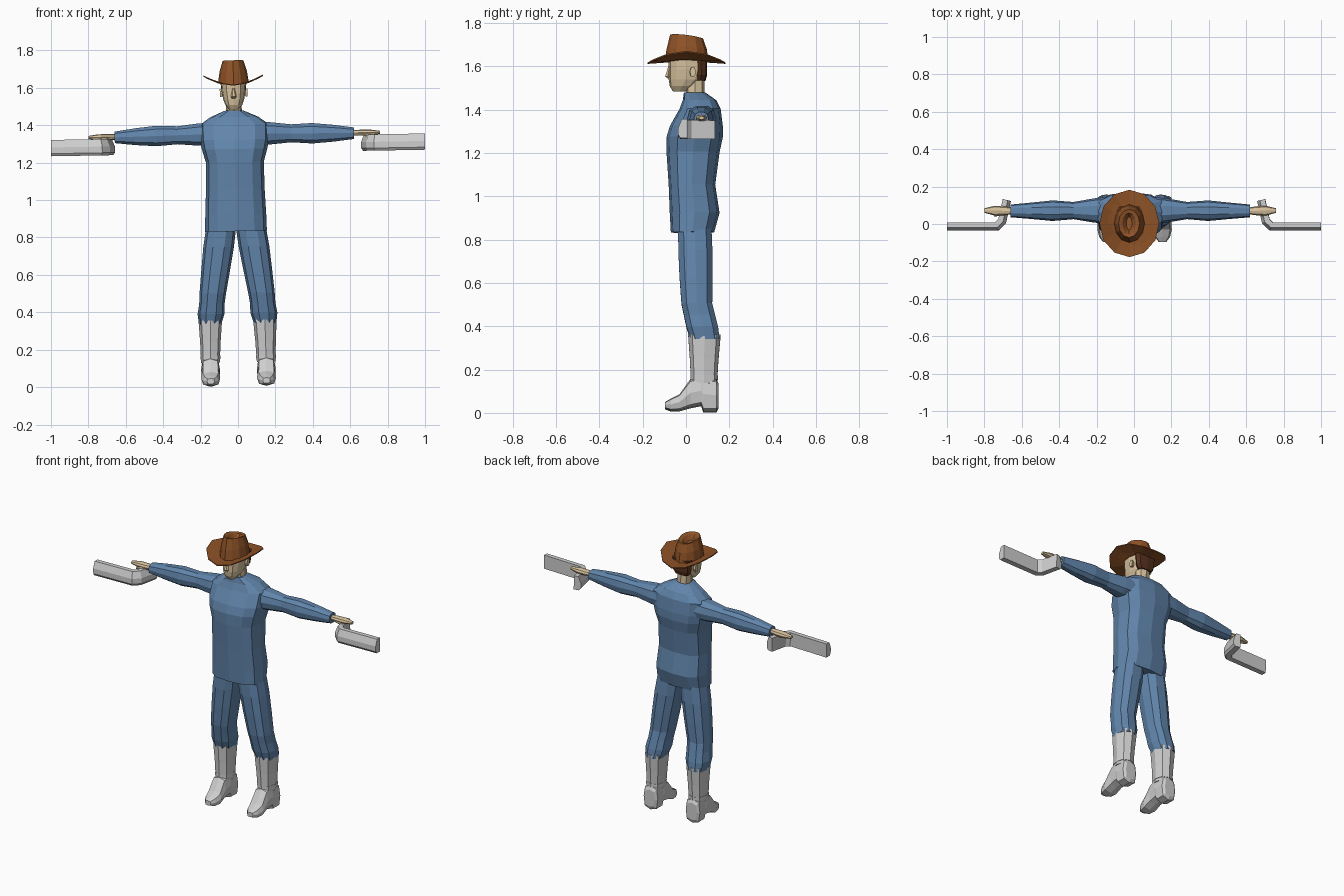
import bpy
import bmesh
import math
from mathutils import Matrix, Vector

if "Cube" in bpy.data.objects:
    bpy.data.objects.remove(bpy.data.objects["Cube"], do_unlink=True)

# The whole figure leans very slightly to its right
LEAN = Matrix.Translation((.004, 0, .0035)) @ Matrix.Rotation(math.radians(-1), 4, 'Y')


def material(name, red, green, blue):
    mat = bpy.data.materials.new(name)
    mat.use_nodes = True
    colour = (red, green, blue, 1)
    mat.diffuse_color = colour
    mat.node_tree.nodes["Principled BSDF"].inputs["Base Color"].default_value = colour
    return mat


denim = material("denim_blue", .12, .235, .41)
grey = material("pale_grey", .62, .62, .62)
tan = material("skin_tan", .68, .54, .34)
brown = material("hat_brown", .27, .085, .02)
dark_brown = material("hair_dark_brown", .09, .03, .012)


def solid(name, rings, mat, mirror=1):
    """Join closed rings of points into one capped, flat-shaded solid."""
    bm = bmesh.new()
    rows = [[bm.verts.new((x * mirror, y, z)) for x, y, z in ring] for ring in rings]
    for low, high in zip(rows, rows[1:]):
        for i in range(len(low)):
            bm.faces.new((low[i - 1], low[i], high[i], high[i - 1]))
    bm.faces.new(rows[0])
    bm.faces.new(rows[-1])
    bmesh.ops.recalc_face_normals(bm, faces=bm.faces)
    bm.transform(LEAN)
    mesh = bpy.data.meshes.new(name)
    bm.to_mesh(mesh)
    bm.free()
    mesh.materials.append(mat)
    obj = bpy.data.objects.new(name, mesh)
    bpy.context.collection.objects.link(obj)


def ring(axis, centre, radius_a, radius_b, sides, squareness):
    """A rounded-square ring around the centre, lying across the axis."""
    def bulge(value):
        return math.copysign(abs(value) ** (2 / squareness), value)

    points = []
    for i in range(sides):
        angle = math.tau * i / sides
        a, b = radius_a * bulge(math.cos(angle)), radius_b * bulge(math.sin(angle))
        offset = {'x': (0, a, b), 'y': (a, 0, b), 'z': (a, b, 0)}[axis]
        points.append(Vector(centre) + Vector(offset))
    return points


def limb(name, axis, start, end, radii, mat, mirror, sides=8):
    """Rings spaced evenly on a straight line from start to end."""
    start, end = Vector(start), Vector(end)
    rings = [ring(axis, start.lerp(end, i / (len(radii) - 1)), a, b, sides, 2.4)
             for i, (a, b) in enumerate(radii)]
    solid(name, rings, mat, mirror)


def body(name, axis, sections, mat, sides=12, squareness=2.5, x=0, mirror=1):
    """Sections along the axis: position, half width, low and high limits."""
    rings = []
    for position, half_width, low, high in sections:
        middle = (low + high) / 2
        centre = (x, middle, position) if axis == 'z' else (x, position, middle)
        rings.append(ring(axis, centre, half_width, (high - low) / 2, sides, squareness))
    solid(name, rings, mat, mirror)


# Shirt body, hem to collar
body("shirt", 'z', [
    (.83, .165, -.07, .13), (.92, .163, -.075, .155), (1.05, .157, -.08, .135),
    (1.2, .155, -.09, .155), (1.27, .175, -.09, .17), (1.32, .185, -.075, .17),
    (1.4, .185, -.03, .16), (1.44, .13, -.015, .14), (1.475, .05, -.01, .09),
], denim, squareness=2.7)

# Neck, head, hair and nose
body("neck", 'z', [(z, .042, 0, .085) for z in (1.46, 1.56)], tan, sides=8)
body("head", 'z', [
    (1.48, .025, -.06, 0), (1.505, .045, -.075, .04), (1.535, .056, -.08, .075),
    (1.58, .064, -.08, .09), (1.63, .067, -.08, .09),
], tan)
body("hair", 'z', [
    (1.53, .045, .045, .09), (1.555, .062, .045, .097), (1.63, .07, .04, .098),
], dark_brown, sides=8, squareness=3)
body("nose", 'z', [
    (1.54, .01, -.085, -.07), (1.55, .015, -.098, -.07), (1.595, .006, -.083, -.07),
], tan, sides=6, squareness=2)


# Hat: one shell from the underside, round the curled brim, up to the crown dent
def hat_ring(width, height):
    points = ring('z', (0, .003, height), width, width + .02, sides=12, squareness=2)
    for point in points:
        point.z += 2 * point.x ** 2
        if height > 1.7:
            point.z -= point.y / 8
    return points


solid("hat", [hat_ring(width, height) for width, height in (
    (.06, 1.615), (.16, 1.608), (.16, 1.614), (.082, 1.614),
    (.073, 1.675), (.056, 1.735), (.036, 1.73), (.015, 1.705))], brown)


# Angled bar: a chamfered section swept along a bent path with mitred corners
def bar_rings(shift):
    path = [Vector(p) for p in ((1, -.014), (.735, -.014), (.705, .015), (.68, .128))]
    top, bottom, half = 1.335, 1.248, .022
    section = [(-half, top), (.006, top), (half, top - .04),
               (half, bottom + .014), (.012, bottom), (-half, bottom)]
    steps = [(b - a).normalized() for a, b in zip(path, path[1:])]
    rings = []
    for point, before, after in zip(path, steps[:1] + steps, steps + steps[-1:]):
        mitre = (before + after).orthogonal() / (1 + before.dot(after))
        rings.append([(point.x + shift + mitre.x * u, point.y + mitre.y * u, z)
                      for u, z in section])
    return rings


# Paired parts
for side, mirror in (("left", 1), ("right", -1)):
    limb(side + "_sleeve", 'x', (.08, .073, 1.352), (.64, .07, 1.343), [
        (.075, .065), (.065, .062), (.046, .05), (.055, .057), (.044, .047),
        (.034, .032)], denim, mirror, sides=10)
    limb(side + "_hand", 'x', (.62, .07, 1.345), (.78, .072, 1.345), [
        (.016, .015), (.024, .016), (.026, .016), (.012, .008)], tan, mirror)
    limb(side + "_thumb", 'x', (.66, .06, 1.34), (.73, .044, 1.33), [
        (.01, .01), (.005, .006)], tan, mirror, sides=6)
    limb(side + "_ear", 'x', (.055, .028, 1.57), (.074, .032, 1.57), [
        (.012, .02), (.014, .024)], tan, mirror, sides=6)

    # Trouser leg, bent at the knee
    knee = (.13, .05, .5)
    limb(side + "_thigh", 'z', (.077, .04, .87), knee, [
        (.08, .08), (.082, .082), (.077, .08), (.071, .074)], denim, mirror, sides=10)
    limb(side + "_shin", 'z', knee, (.147, .088, .335), [
        (.071, .074), (.068, .075), (.072, .076), (.06, .07)], denim, mirror, sides=10)

    # Boot with ankle band, heel and pointed toe
    limb(side + "_boot_shaft", 'z', (.146, .085, .355), (.149, .083, .13), [
        (.063, .075), (.055, .066), (.05, .06)], grey, mirror)
    limb(side + "_ankle_band", 'z', (.149, .084, .148), (.149, .084, .167), [
        (.053, .063), (.053, .063)], grey, mirror)
    body(side + "_boot_foot", 'y', [
        (.15, .035, .02, .13), (.14, .05, 0, .15), (.08, .05, 0, .16),
        (.07, .05, .03, .16), (.02, .047, .02, .15), (-.03, .05, .006, .08),
        (-.07, .04, .005, .06), (-.096, .02, .015, .045),
    ], grey, sides=8, squareness=3.5, x=.149, mirror=mirror)

    solid(side + "_angled_bar", bar_rings(.0185 * mirror), grey, mirror)
